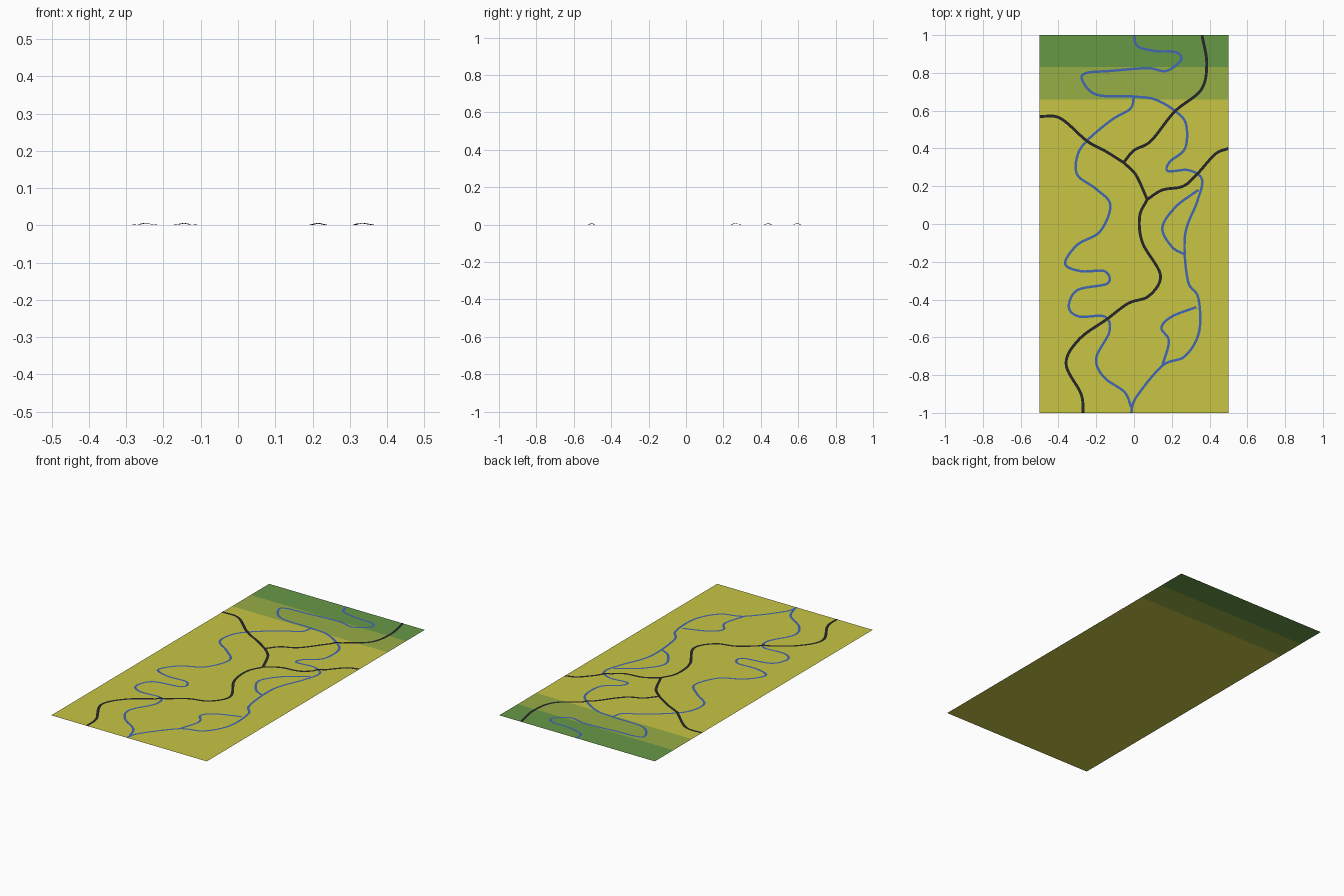
import bpy
from mathutils import Vector


def material(name, r, g, b):
    m = bpy.data.materials.new(name)
    lin = [((c / 255 + 0.055) / 1.055) ** 2.4 for c in (r, g, b)]
    m.diffuse_color = (*lin, 1)
    return m


FIELD = material("dry_grass_yellow", 200, 197, 68)
MEADOW = material("meadow_green", 150, 174, 70)
FOREST = material("forest_green", 103, 153, 70)
WATER = material("water_blue", 66, 103, 178)
ASPHALT = material("asphalt_black", 38, 38, 40)

# Places where a road is lifted over a river
BRIDGES = [Vector(p) for p in ((-0.25, 0.44), (-0.145, -0.505), (0.215, 0.595), (0.335, 0.265))]


def make_object(name, verts, faces, mats):
    mesh = bpy.data.meshes.new(name)
    mesh.from_pydata(verts, [], faces)
    for m in mats:
        mesh.materials.append(m)
    obj = bpy.data.objects.new(name, mesh)
    bpy.context.collection.objects.link(obj)
    return obj


def smooth_path(pts, steps=7):
    """Catmull-Rom curve through the points."""
    p = [Vector(q) for q in pts]
    p = [p[0] * 2 - p[1]] + p + [p[-1] * 2 - p[-2]]
    out = []
    for i in range(1, len(p) - 2):
        a, b, c, d = p[i - 1:i + 3]
        for s in range(steps):
            t = s / steps
            out.append(0.5 * (2 * b + (c - a) * t + (2 * a - 5 * b + 4 * c - d) * t * t
                              + (3 * b - a - 3 * c + d) * t ** 3))
    return out + [p[-2]]


def ribbon(name, pts, width, z, mat, bridged=False):
    """Flat strip along a path, humped at the bridges."""
    path = smooth_path(pts)
    verts = []
    for i, p in enumerate(path):
        t = (path[min(i + 1, len(path) - 1)] - path[max(i - 1, 0)]).normalized()
        n = Vector((-t.y, t.x)) * width / 2
        h = z
        if bridged:
            d = min((p - b).length for b in BRIDGES)
            h += 0.0045 * min(1, max(0, (0.025 - d) / 0.012))
        for q in (p + n, p - n):
            verts.append((max(-0.5, min(0.5, q.x)), max(-1, min(1, q.y)), h))
    faces = [(2 * i, 2 * i + 1, 2 * i + 3, 2 * i + 2) for i in range(len(path) - 1)]
    make_object(name, verts, faces, [mat])


def river(name, *pts):
    ribbon(name, pts, 0.013, 0.0006, WATER)


def road(name, *pts):
    ribbon(name, pts, 0.015, 0.0012, ASPHALT, bridged=True)


# Ground sheet in three bands
rows = [-1, 0.66, 0.83, 1]
ground = make_object("ground", [(x, y, 0) for y in rows for x in (-0.5, 0.5)],
                     [(2 * i, 2 * i + 1, 2 * i + 3, 2 * i + 2) for i in range(3)],
                     [FIELD, MEADOW, FOREST])
for i, f in enumerate(ground.data.polygons):
    f.material_index = i

# Rivers
river("upper_river", (0, 1), (0.02, 0.94), (0.12, 0.915), (0.22, 0.91), (0.25, 0.87), (0.17, 0.81),
      (0.07, 0.825), (-0.13, 0.81), (-0.25, 0.80), (-0.275, 0.765), (-0.2, 0.685), (0, 0.675))
river("east_river", (0, 0.675), (0.11, 0.66), (0.215, 0.60), (0.275, 0.53), (0.27, 0.40), (0.19, 0.33),
      (0.18, 0.28), (0.29, 0.285), (0.36, 0.235), (0.335, 0.12), (0.27, -0.06), (0.285, -0.30),
      (0.34, -0.39), (0.345, -0.57), (0.27, -0.70), (0.15, -0.75), (0.01, -0.92), (-0.015, -1))
river("west_river", (0, 0.675), (-0.02, 0.61), (-0.12, 0.55), (-0.25, 0.44), (-0.30, 0.36), (-0.30, 0.26),
      (-0.2, 0.185), (-0.125, 0.10), (-0.18, -0.04), (-0.3, -0.11), (-0.365, -0.21), (-0.28, -0.25),
      (-0.155, -0.25), (-0.14, -0.315), (-0.3, -0.35), (-0.345, -0.44), (-0.29, -0.49), (-0.155, -0.49),
      (-0.13, -0.57), (-0.2, -0.71), (-0.16, -0.81), (-0.05, -0.89), (-0.015, -0.97))
river("middle_side_channel", (0.34, 0.18), (0.22, 0.09), (0.15, -0.02), (0.2, -0.12), (0.265, -0.16))
river("lower_side_channel", (0.33, -0.44), (0.2, -0.49), (0.145, -0.55), (0.185, -0.62), (0.15, -0.75))

# Roads
road("south_road", (-0.27, -1), (-0.28, -0.9), (-0.36, -0.74), (-0.29, -0.61), (-0.145, -0.505),
     (-0.03, -0.42), (0.08, -0.38), (0.14, -0.27), (0.045, -0.1), (0.03, 0.04), (0.07, 0.13))
road("east_road", (0.07, 0.13), (0.15, 0.18), (0.26, 0.2), (0.335, 0.265), (0.43, 0.37), (0.5, 0.4))
road("middle_road", (0.07, 0.13), (0.01, 0.26), (-0.055, 0.325))
road("west_road", (-0.055, 0.325), (-0.15, 0.385), (-0.25, 0.44), (-0.39, 0.56), (-0.5, 0.57))
road("north_road", (-0.055, 0.325), (0, 0.39), (0.09, 0.44), (0.215, 0.595), (0.355, 0.71),
     (0.385, 0.85), (0.36, 1))
